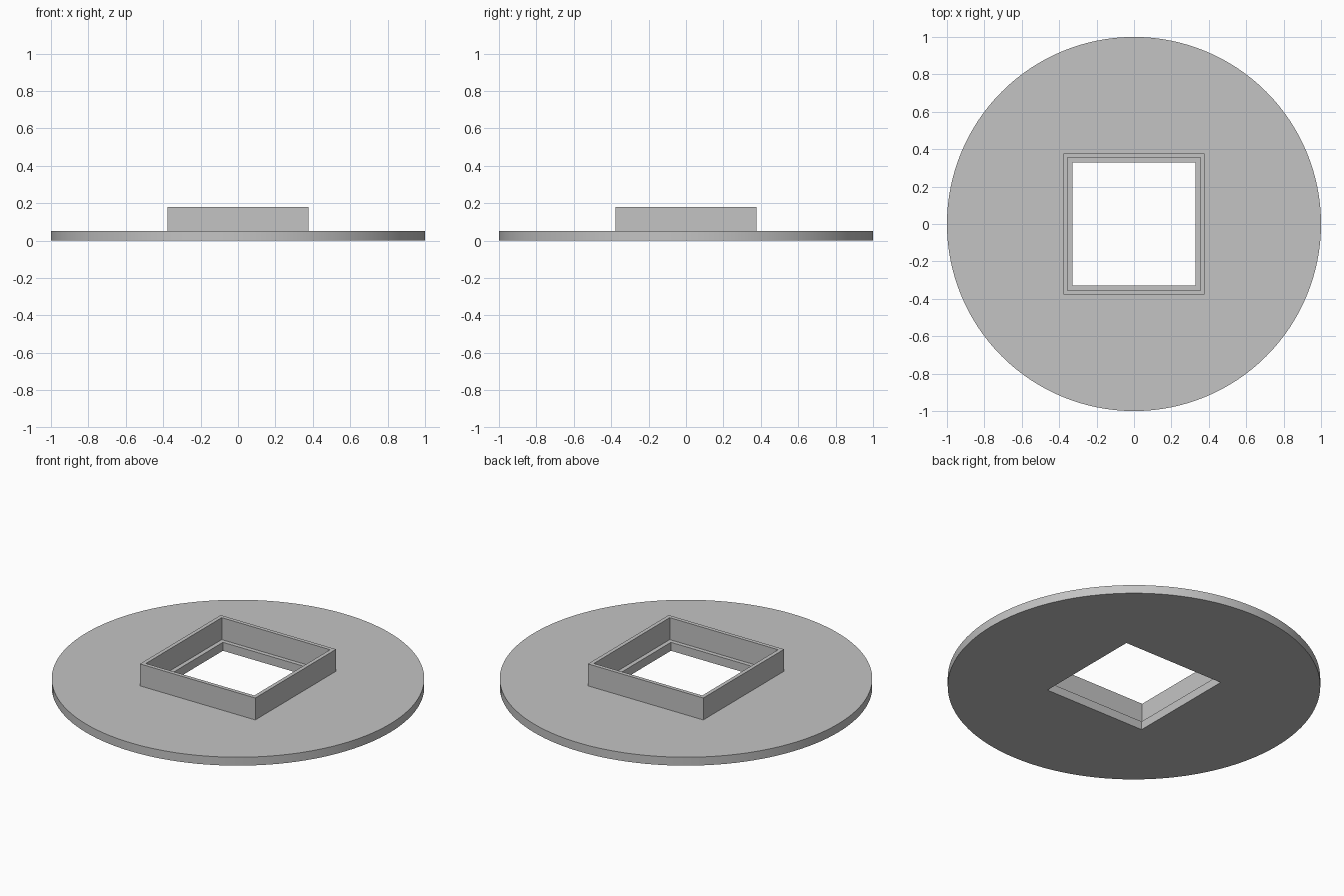
import bpy

if "Cube" in bpy.data.objects:
    bpy.data.objects.remove(bpy.data.objects["Cube"], do_unlink=True)

DISC_TOP, COLLAR_TOP = 0.05, 0.18
HOLE, COLLAR_IN, COLLAR_OUT = 0.33, 0.355, 0.378   # half widths

grey = bpy.data.materials.new("light grey")
grey.use_nodes = True
colour = (0.55, 0.55, 0.55, 1)
grey.diffuse_color = colour
grey.node_tree.nodes["Principled BSDF"].inputs["Base Color"].default_value = colour


def block(name, half, z0, z1):
    """Square block between two heights."""
    bpy.ops.mesh.primitive_cube_add(size=1, location=(0, 0, (z0 + z1) / 2))
    ob = bpy.context.object
    ob.name = name
    ob.scale = (2 * half, 2 * half, z1 - z0)
    bpy.ops.object.transform_apply(location=True, rotation=False, scale=True)
    return ob


def cut_square(ob, half):
    """Cut a square opening right through a part."""
    cutter = block("cutter", half, -1, 1)
    mod = ob.modifiers.new("opening", 'BOOLEAN')
    mod.operation, mod.solver, mod.object = 'DIFFERENCE', 'EXACT', cutter
    bpy.context.view_layer.objects.active = ob
    bpy.ops.object.modifier_apply(modifier=mod.name)
    bpy.data.objects.remove(cutter, do_unlink=True)
    ob.data.materials.clear()
    ob.data.materials.append(grey)


# Round base plate with a square opening
bpy.ops.mesh.primitive_cylinder_add(vertices=128, radius=1, depth=DISC_TOP,
                                    location=(0, 0, DISC_TOP / 2))
plate = bpy.context.object
plate.name = "round_plate"
cut_square(plate, HOLE)
bpy.ops.object.select_all(action='DESELECT')
plate.select_set(True)
bpy.ops.object.shade_smooth_by_angle(angle=0.5)

# Thin square collar, set back from the opening to leave a ledge
collar = block("square_collar", COLLAR_OUT, DISC_TOP, COLLAR_TOP)
cut_square(collar, COLLAR_IN)
